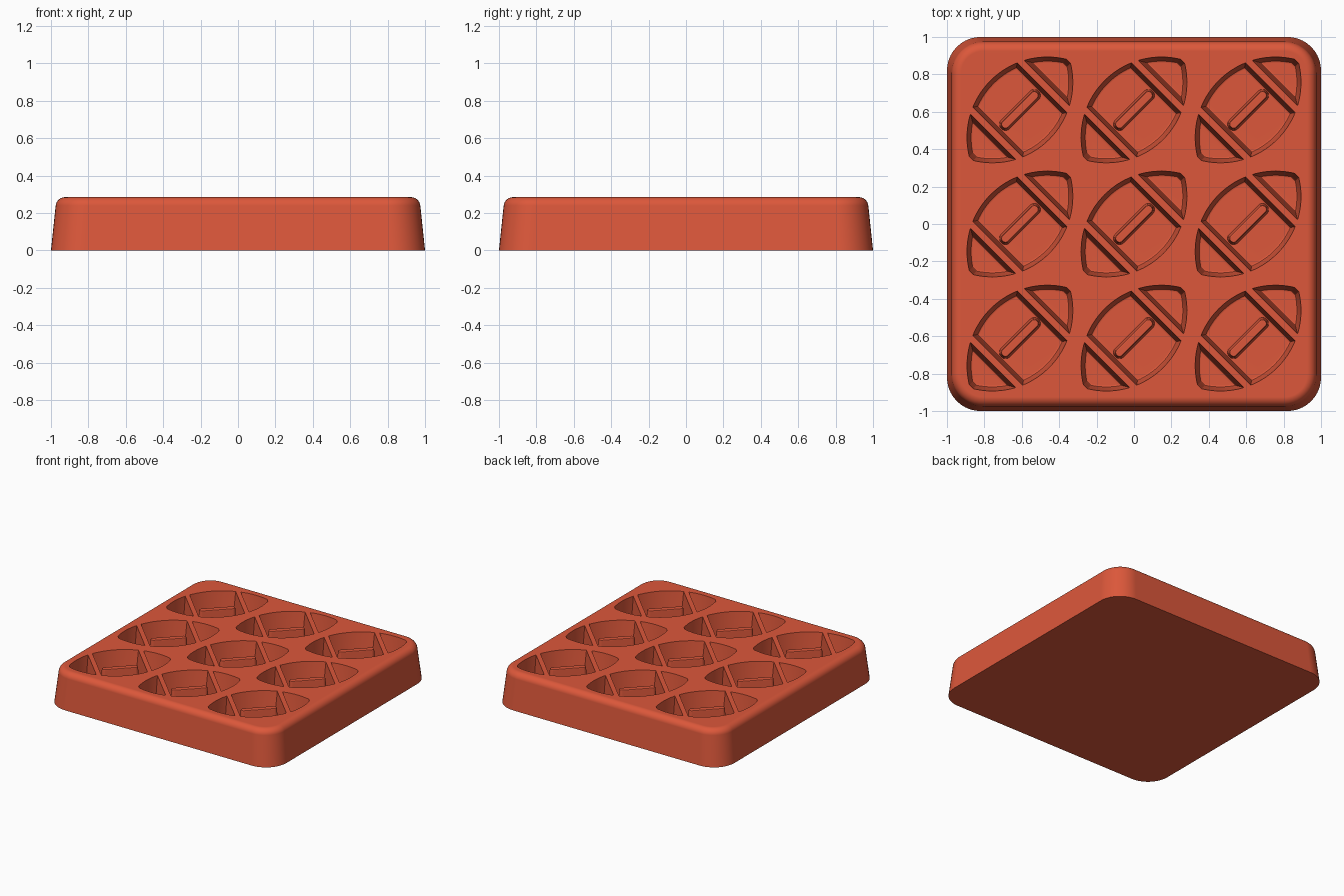
import bpy, bmesh, math
from mathutils import Matrix, Vector

if "Cube" in bpy.data.objects:
    bpy.data.objects.remove(bpy.data.objects["Cube"], do_unlink=True)

HEIGHT = 0.285      # tray height
FLOOR = 0.095       # height of the cavity floors
PITCH = 0.61        # spacing of the cavities
HALF_W, ARC_R = 0.222, 0.43   # ball outline: half width and side arc radius

clay = bpy.data.materials.new("terracotta red")
clay.use_nodes = True
colour = (0.72, 0.097, 0.043, 1)
clay.diffuse_color = colour
clay.node_tree.nodes["Principled BSDF"].inputs["Base Color"].default_value = colour


def loft(bm, rings, matrix=Matrix()):
    """Skin a stack of equal rings and cap both ends."""
    loops = [[bm.verts.new(matrix @ Vector(p)) for p in ring] for ring in rings]
    n = len(loops[0])
    for a, b in zip(loops, loops[1:]):
        for i in range(n):
            j = (i + 1) % n
            bm.faces.new((a[i], a[j], b[j], b[i]))
    bm.faces.new(loops[0][::-1])
    bm.faces.new(loops[-1])


def make_object(name, bm):
    bmesh.ops.recalc_face_normals(bm, faces=bm.faces)
    mesh = bpy.data.meshes.new(name)
    bm.to_mesh(mesh)
    bm.free()
    mesh.materials.append(clay)
    obj = bpy.data.objects.new(name, mesh)
    bpy.context.collection.objects.link(obj)
    return obj


def rounded_rect(hx, hy, radius, z, steps=10):
    pts = []
    for k, (sx, sy) in enumerate(((1, 1), (-1, 1), (-1, -1), (1, -1))):
        for i in range(steps + 1):
            a = math.pi / 2 * (k + i / steps)
            pts.append((sx * (hx - radius) + radius * math.cos(a),
                        sy * (hy - radius) + radius * math.sin(a), z))
    return pts


def ball_slice(u0, u1, inset, z, steps=16):
    """Part of a pointed oval between two straight cuts, shrunk by inset."""
    r, c = ARC_R - inset, ARC_R - HALF_W
    tip = math.sqrt(r * r - (c + 0.015) ** 2)
    u0, u1 = u0 + inset, min(u1 - inset, tip)
    us = [u0 + (u1 - u0) * i / steps for i in range(steps + 1)]
    half = [math.sqrt(r * r - u * u) - c for u in us]
    lower = [(u, -v, z) for u, v in zip(us, half)]
    upper = [(u, v, z) for u, v in zip(us, half)]
    return lower + upper[::-1]


# Tray block: drafted sides and a rounded upper rim
bm = bmesh.new()
rings = [rounded_rect(1, 1, 0.18, 0)]
FILLET, SIDE = 0.05, 0.975
for i in range(8):
    a = math.radians(6 + 84 * i / 7)
    inset = FILLET * (1 - math.cos(a))
    rings.append(rounded_rect(SIDE - inset, SIDE - inset, 0.17 - inset,
                              HEIGHT - FILLET * (1 - math.sin(a))))
loft(bm, rings)
tray = make_object("tray", bm)

# Cavity centres, turned to lie along the diagonal
places = [Matrix.Translation((PITCH * i, PITCH * j, 0)) @ Matrix.Rotation(math.pi / 4, 4, "Z")
          for i in (-1, 0, 1) for j in (-1, 0, 1)]

# Cutter: a middle and two pointed ends per cavity, with drafted walls
bm = bmesh.new()
levels = [(-0.002, HEIGHT + 0.02), (0, HEIGHT), (0.018, FLOOR + 0.015),
          (0.022, FLOOR + 0.005), (0.032, FLOOR)]
for place in places:
    loft(bm, [ball_slice(-0.168, 0.168, t, z) for t, z in levels], place)
    for turn in (0, math.pi):
        loft(bm, [ball_slice(0.203, 1, t, z) for t, z in levels],
             place @ Matrix.Rotation(turn, 4, "Z"))
cutter = make_object("cavity_cutter", bm)
cutter.hide_render = True

cut = tray.modifiers.new("cavities", "BOOLEAN")
cut.operation = "DIFFERENCE"
cut.solver = "EXACT"
cut.object = cutter
bpy.context.view_layer.objects.active = tray
tray.select_set(True)
bpy.ops.object.modifier_apply(modifier=cut.name)
bpy.data.objects.remove(cutter, do_unlink=True)

# Seam ridges standing on the cavity floors
bm = bmesh.new()
TOP = HEIGHT - 0.035
for place in places:
    loft(bm, [rounded_rect(0.142, 0.033, 0.03, FLOOR - 0.01, 5),
              rounded_rect(0.132, 0.023, 0.021, TOP - 0.008, 5),
              rounded_rect(0.129, 0.02, 0.018, TOP - 0.002, 5),
              rounded_rect(0.124, 0.015, 0.013, TOP, 5)], place)
ridges = make_object("seam_ridges", bm)

# Smooth shading with crisp edges
for obj in (tray, ridges):
    bpy.ops.object.select_all(action="DESELECT")
    obj.select_set(True)
    bpy.context.view_layer.objects.active = obj
    bpy.ops.object.shade_smooth_by_angle(angle=math.radians(30))
    weighted = obj.modifiers.new("weighted normals", "WEIGHTED_NORMAL")
    weighted.keep_sharp = True
